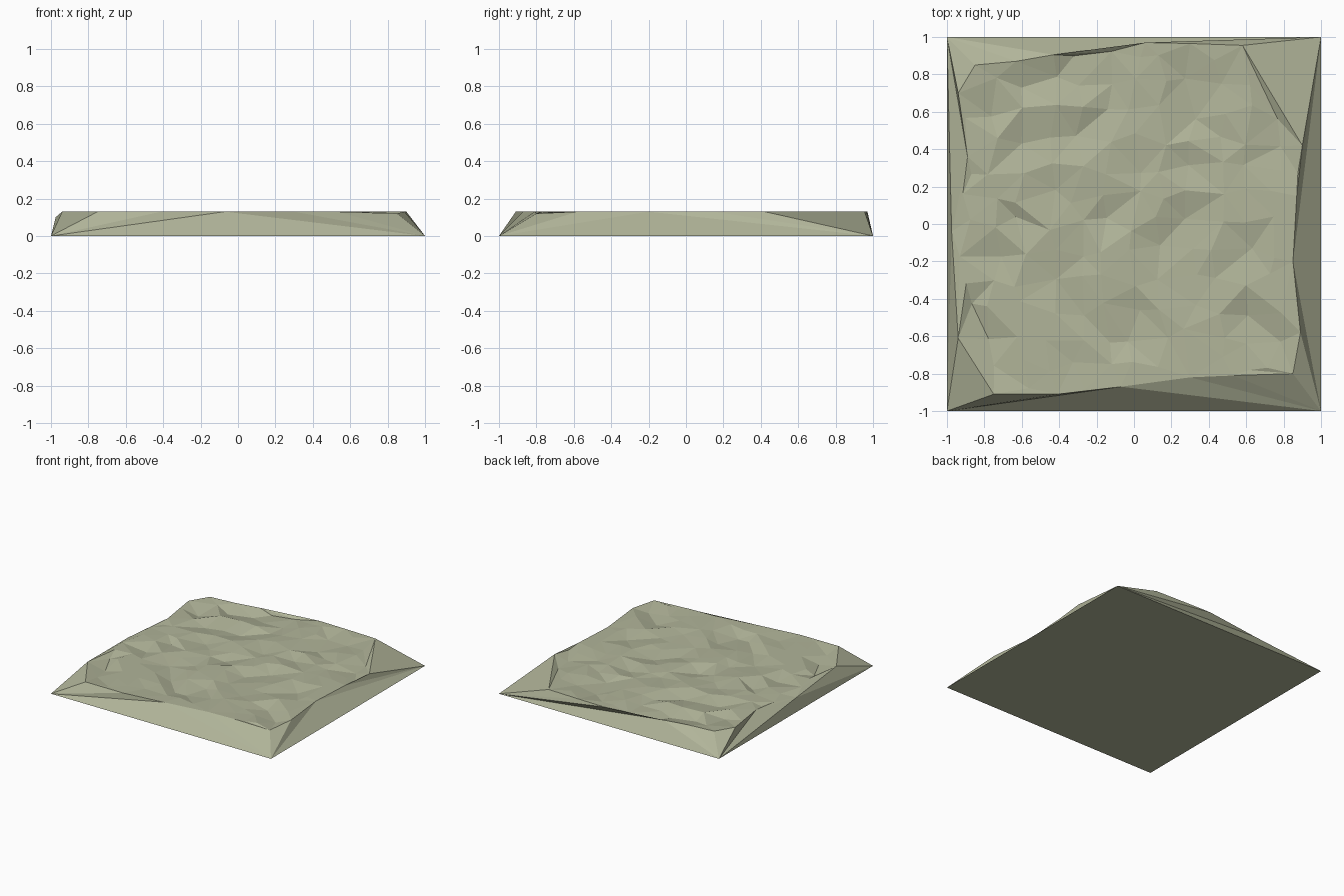
import bpy, bmesh, random
from mathutils import Vector
from mathutils.geometry import delaunay_2d_cdt

if "Cube" in bpy.data.objects:
    bpy.data.objects.remove(bpy.data.objects["Cube"])

random.seed(4)
H = 0.13

# Square footprint, counter-clockwise from front left
corners = [(-1, -1), (1, -1), (1, 1), (-1, 1)]

# Rim of the plateau for each side: front, right, back, left (x, y, z)
rims = [
    [(-0.75, -0.91, H), (-0.41, -0.91, H), (-0.07, -0.87, H), (0.3, -0.82, H), (0.53, -0.81, H)],
    [(0.85, -0.80, 0.12), (0.89, -0.58, H), (0.85, -0.2, H), (0.87, 0.15, H), (0.90, 0.42, H)],
    [(0.58, 0.955, H), (0.3, 0.965, H), (0.06, 0.97, H), (-0.43, 0.905, H), (-0.63, 0.87, H), (-0.85, 0.85, H)],
    [(-0.94, 0.70, H), (-0.89, 0.36, H), (-0.975, -0.04, 0.1), (-0.94, -0.61, H)],
]
outline = [p for side in rims for p in side]
n = len(outline)


def inside(x, y):
    """True when the point lies well within the rim."""
    hit = False
    for a, b in zip(outline, outline[1:] + outline[:1]):
        if (a[1] > y) != (b[1] > y) and x < a[0] + (y - a[1]) / (b[1] - a[1]) * (b[0] - a[0]):
            hit = not hit
    near = min((x - p[0]) ** 2 + (y - p[1]) ** 2 for p in outline)
    return hit and near > 0.006


# Uneven ground points with small dips
inner = []
N = 13
for i in range(N):
    for j in range(N):
        x = -0.9 + 1.8 * i / (N - 1) + random.uniform(-0.04, 0.04)
        y = -0.9 + 1.8 * j / (N - 1) + random.uniform(-0.04, 0.04)
        if inside(x, y):
            inner.append((x, y, H if random.random() < 0.4 else random.uniform(0.095, H)))

pts = outline + inner
edges = [(i, (i + 1) % n) for i in range(n)]
co, _, tris, orig, _, _ = delaunay_2d_cdt([Vector(p[:2]) for p in pts], edges, [], 1, 1e-6)

bm = bmesh.new()
top = [bm.verts.new((c.x, c.y, pts[o[0]][2] if o else H)) for c, o in zip(co, orig)]
rim_vert = {o: top[i] for i, src in enumerate(orig) for o in src if o < n}
for t in tris:
    bm.faces.new([top[i] for i in t])

# Sloping banks fanned from the four corners up to the rim
base = [bm.verts.new((x, y, 0)) for x, y in corners]
start = 0
for s, side in enumerate(rims):
    c0, c1 = base[s], base[(s + 1) % 4]
    k = len(side)
    mid = k // 2
    v = [rim_vert[start + i] for i in range(k)]
    bm.faces.new((c0, v[0], rim_vert[(start - 1) % n]))
    for i in range(k - 1):
        bm.faces.new((c0 if i < mid else c1, v[i + 1], v[i]))
    bm.faces.new((c0, c1, v[mid]))
    start += k

# Flat underside
bm.faces.new(base[::-1])
bmesh.ops.recalc_face_normals(bm, faces=bm.faces)

mesh = bpy.data.meshes.new("ground_tile")
bm.to_mesh(mesh)
bm.free()
tile = bpy.data.objects.new("ground_tile", mesh)
bpy.context.collection.objects.link(tile)

mat = bpy.data.materials.new("dry_grass")
mat.diffuse_color = (0.44, 0.46, 0.32, 1)
mat.use_nodes = True
mat.node_tree.nodes["Principled BSDF"].inputs["Base Color"].default_value = mat.diffuse_color
mesh.materials.append(mat)
